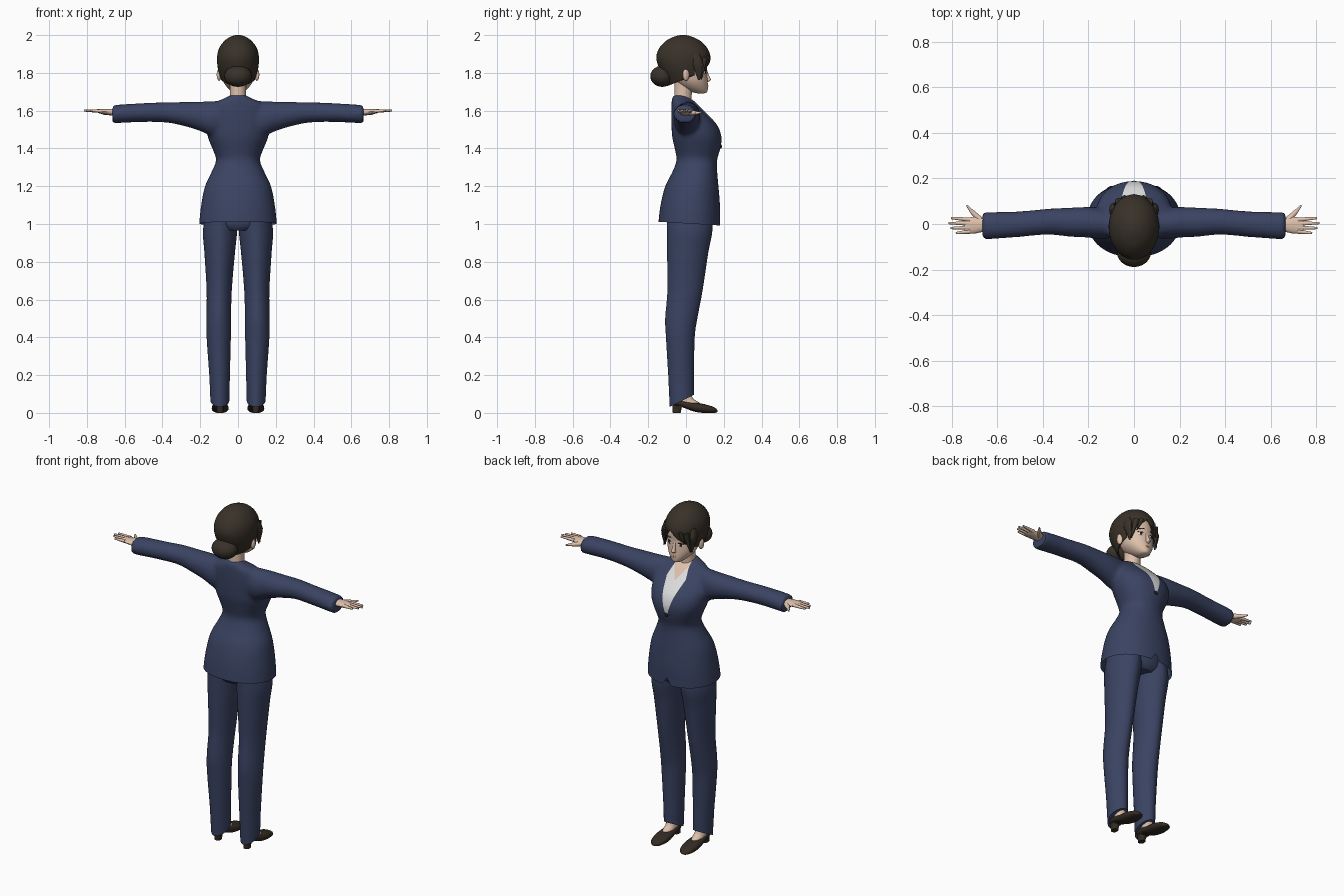
import bpy, bmesh, math
from mathutils import Vector, Matrix

cube = bpy.data.objects.get("Cube")
if cube:
    bpy.data.objects.remove(cube, do_unlink=True)


def material(name, r, g, b):
    m = bpy.data.materials.new(name)
    m.use_nodes = True
    m.diffuse_color = (r, g, b, 1)
    bsdf = m.node_tree.nodes["Principled BSDF"]
    bsdf.inputs["Base Color"].default_value = (r, g, b, 1)
    bsdf.inputs["Roughness"].default_value = 0.8
    return m


NAVY = material("navy cloth", 0.042, 0.056, 0.122)
SHIRT = material("pale shirt", 0.72, 0.72, 0.72)
SKIN = material("skin", 0.73, 0.53, 0.41)
HAIR = material("dark brown hair", 0.04, 0.031, 0.022)
SHOE = material("brown leather", 0.034, 0.024, 0.017)
EYE = material("eye dark", 0.02, 0.015, 0.012)
WHITE = material("eye white", 0.8, 0.8, 0.78)
LIP = material("lip", 0.55, 0.25, 0.2)


def smooth_path(rings, steps):
    """Catmull-Rom interpolation of the ring values."""
    rows = [Vector(r) for r in rings]
    out = []
    for i in range(len(rows) - 1):
        a, b, c, d = rows[max(i - 1, 0)], rows[i], rows[i + 1], rows[min(i + 2, len(rows) - 1)]
        for k in range(steps):
            t = k / steps
            out.append(b + 0.5 * t * ((c - a) + t * ((2 * a - 5 * b + 4 * c - d) + t * (3 * b - a - 3 * c + d))))
    return out + [rows[-1]]


def loft(bm, rings, axis="z", side=1, n=32, power=2.0, steps=4):
    """Skin rings of (position, min a, max a, min b, max b) along an axis."""
    order = {"x": (2, 0, 1), "y": (0, 2, 1), "z": (0, 1, 2)}[axis]
    prev, first = None, None
    for t, a0, a1, b0, b1 in smooth_path(rings, steps):
        loop = []
        for k in range(n):
            c, s = math.cos(math.tau * k / n), math.sin(math.tau * k / n)
            a = (a0 + a1) / 2 + (a1 - a0) / 2 * math.copysign(abs(c) ** (2 / power), c)
            b = (b0 + b1) / 2 + (b1 - b0) / 2 * math.copysign(abs(s) ** (2 / power), s)
            p = [(a, b, t)[i] for i in order]
            loop.append(bm.verts.new((p[0] * side, p[1], p[2])))
        if prev:
            for k in range(n):
                j = (k + 1) % n
                bm.faces.new((prev[k], prev[j], loop[j], loop[k]))
        first = first or loop
        prev = loop
    bm.faces.new(first)
    bm.faces.new(prev)


def upright(rows):
    """Rings symmetric in x from (z, half width, back y, front y)."""
    return [(z, -w, w, b, f) for z, w, b, f in rows]


def finish(bm, name, mats, angle=40, recalc=True):
    if recalc:
        bmesh.ops.recalc_face_normals(bm, faces=bm.faces)
    me = bpy.data.meshes.new(name)
    bm.to_mesh(me)
    bm.free()
    for m in mats:
        me.materials.append(m)
    me.shade_smooth()
    me.set_sharp_from_angle(angle=math.radians(angle))
    ob = bpy.data.objects.new(name, me)
    bpy.context.collection.objects.link(ob)
    return ob


def cut(bm, co, no):
    bmesh.ops.bisect_plane(bm, geom=bm.verts[:] + bm.edges[:] + bm.faces[:],
                           dist=1e-5, plane_co=co, plane_no=no)


def cut_line(bm, x0, z0, x1, z1):
    """Cut along a line seen from the front."""
    cut(bm, (x0, 0, z0), (z1 - z0, 0, x0 - x1))


def drop(bm, rule):
    doomed = [f for f in bm.faces if rule(f.calc_center_median())]
    bmesh.ops.delete(bm, geom=doomed, context="FACES")


def taper(bm, p0, p1, r0, r1):
    p0, p1 = Vector(p0), Vector(p1)
    d = p1 - p0
    mat = Matrix.Translation((p0 + p1) / 2) @ d.to_track_quat("Z", "Y").to_matrix().to_4x4()
    bmesh.ops.create_cone(bm, cap_ends=True, segments=10, radius1=r0, radius2=r1, depth=d.length, matrix=mat)


def ball(bm, co, size, rot=None):
    mat = Matrix.Translation(co) @ (rot or Matrix()) @ Matrix.Diagonal((*size, 1))
    bmesh.ops.create_uvsphere(bm, u_segments=24, v_segments=14, radius=1, matrix=mat)


# Jacket: body and sleeves fused into one skin
bm = bmesh.new()
loft(bm, upright([(0.95, .207, -.15, .182), (1.01, .205, -.146, .181), (1.1, .195, -.135, .18),
                  (1.2, .175, -.11, .172), (1.28, .138, -.07, .165), (1.34, .116, -.05, .165),
                  (1.4, .136, -.06, .182), (1.46, .16, -.073, .188), (1.52, .168, -.077, .168),
                  (1.57, .165, -.078, .125), (1.62, .15, -.077, .075), (1.65, .11, -.076, .045),
                  (1.668, .065, -.074, .018), (1.682, .05, -.07, .0)]), n=48, power=2.15)
sleeve = [(.06, -.055, .055, 1.47, 1.652), (.14, -.066, .07, 1.468, 1.65), (.2, -.06, .075, 1.492, 1.648),
          (.28, -.056, .072, 1.517, 1.646), (.38, -.047, .067, 1.537, 1.645), (.5, -.057, .056, 1.54, 1.64),
          (.62, -.066, .053, 1.535, 1.633), (.665, -.066, .052, 1.533, 1.627)]
for s in (1, -1):
    loft(bm, [(r[0],) + r[1:] for r in sleeve], "x", s, n=28)
jacket = finish(bm, "jacket", [NAVY, SHIRT, SKIN])
fuse = jacket.modifiers.new("fuse", "REMESH")
fuse.mode, fuse.voxel_size = "VOXEL", 0.011
soft = jacket.modifiers.new("soften", "SMOOTH")
soft.factor, soft.iterations = 0.5, 5
fused = bpy.data.meshes.new_from_object(jacket.evaluated_get(bpy.context.evaluated_depsgraph_get()))
bpy.data.objects.remove(jacket, do_unlink=True)
bm = bmesh.new()
bm.from_mesh(fused)
bpy.data.meshes.remove(fused)

# Hem with a small front notch, and the V neck showing the shirt
HEM = 1.003
cut(bm, (0, 0, HEM), (0, 0.06, 1))
drop(bm, lambda c: c.z + 0.06 * c.y < HEM)
for s in (1, -1):
    cut_line(bm, s * .035, .98, 0, 1.035)
    cut_line(bm, s * .008, 1.42, s * .062, 1.6)
    cut_line(bm, s * .062, 1.6, s * .035, 1.69)
    cut_line(bm, 0, 1.585, s * .05, 1.66)
drop(bm, lambda c: c.y > .1 and c.z < 1.035 - abs(c.x) * 1.57)
for f in bm.faces:
    c = f.calc_center_median()
    f.material_index = 0
    edge = min(.008 + (c.z - 1.42) * .3, .062 - (c.z - 1.6) * .3)
    if c.y > -.02 and c.z > 1.4 and abs(c.x) < edge:
        f.material_index = 2 if c.z > 1.585 + abs(c.x) * 1.5 else 1
finish(bm, "jacket", [NAVY, SHIRT, SKIN], recalc=False)

# Trousers with a slight crease and sloping hems
bm = bmesh.new()
loft(bm, upright([(.965, .1, -.08, .11), (1.0, .16, -.1, .135), (1.1, .165, -.1, .14), (1.2, .14, -.08, .13)]))
leg = [(.075, .046, .146, -.086, .042), (.2, .043, .152, -.094, .042), (.4, .038, .166, -.106, .046),
       (.5, .037, .167, -.11, .06), (.65, .033, .166, -.098, .088), (.85, .016, .178, -.1, .118),
       (.97, .004, .185, -.1, .14), (1.1, .002, .16, -.1, .135)]
for s in (1, -1):
    loft(bm, leg, "z", s, n=36, power=1.85)
for v in bm.verts:
    if v.co.z < .2:
        v.co.z += .5 * v.co.y * (.2 - v.co.z) / .125
finish(bm, "trousers", [NAVY])

# Feet and pumps
feet, shoes = bmesh.new(), bmesh.new()
for s in (1, -1):
    loft(feet, [(.035, .065, .125, -.055, .08), (.055, .065, .125, -.06, .07),
                (.08, .065, .125, -.06, .035), (.15, .068, .122, -.055, .015)], "z", s, n=20)
    loft(shoes, [(-.074, .08, .11, .045, .07), (-.06, .064, .126, .038, .076), (-.02, .06, .13, .03, .068),
                 (.04, .054, .136, .008, .056), (.09, .05, .139, 0, .048), (.14, .06, .131, 0, .034),
                 (.158, .073, .118, .001, .024), (.166, .085, .105, .004, .014)], "y", s, n=20, power=2.4)
    loft(shoes, [(0, .078, .112, -.07, -.028), (.03, .076, .114, -.072, -.022),
                 (.055, .068, .122, -.07, -.01)], "z", s, n=16, power=2.6)
finish(feet, "feet", [SKIN])
finish(shoes, "shoes", [SHOE])

# Hands with spread fingers
bm = bmesh.new()
for s in (1, -1):
    loft(bm, [(.62, -.03, .025, 1.57, 1.612), (.67, -.036, .028, 1.575, 1.61), (.7, -.042, .032, 1.58, 1.609),
              (.735, -.04, .026, 1.587, 1.607), (.745, -.034, .02, 1.592, 1.604)], "x", s, n=18)
    for y0, y1, tip in ((-.033, -.04, .782), (-.016, -.018, .805), (.002, .004, .815), (.019, .026, .803)):
        taper(bm, (s * .72, y0, 1.598), (s * tip, y1, 1.6), .0105, .005)
    taper(bm, (s * .675, .018, 1.59), (s * .712, .055, 1.588), .015, .01)
    taper(bm, (s * .708, .05, 1.588), (s * .734, .082, 1.59), .01, .004)
finish(bm, "hands", [SKIN])

# Neck, head, nose and ears
bm = bmesh.new()
loft(bm, upright([(1.6, .05, -.065, .03), (1.68, .043, -.062, .03), (1.76, .045, -.06, .04)]), n=24)
finish(bm, "neck", [SKIN])
bm = bmesh.new()
loft(bm, upright([(1.692, .014, .06, .098), (1.699, .03, .03, .112), (1.722, .056, -.02, .116),
                  (1.75, .076, -.05, .115), (1.78, .086, -.07, .113), (1.82, .091, -.08, .11),
                  (1.86, .094, -.09, .112), (1.9, .088, -.09, .1), (1.94, .06, -.06, .06)]), n=40)
head = finish(bm, "head", [SKIN])
bm = bmesh.new()
loft(bm, upright([(1.752, .008, .1, .118), (1.76, .013, .1, .13), (1.768, .011, .1, .131),
                  (1.79, .008, .1, .12), (1.815, .007, .1, .112)]), n=14)
finish(bm, "nose", [SKIN])
bm = bmesh.new()
for s in (1, -1):
    ball(bm, (s * .1, .0, 1.79), (.012, .018, .032), Matrix.Rotation(s * .35, 4, "Z"))
finish(bm, "ears", [SKIN])

# Face details as thin plates laid on the head
bpy.context.view_layer.update()


def plates(name, mat, x, z, rx, rz, lift=0, roll=0):
    bm = bmesh.new()
    for s in ((1, -1) if x else (1,)):
        hit, loc, nor, _ = head.ray_cast(Vector((s * x, 1, z)), Vector((0, -1, 0)))
        rot = nor.to_track_quat("Y", "Z").to_matrix().to_4x4() @ Matrix.Rotation(s * roll, 4, "Y")
        ball(bm, loc + nor * lift, (rx, .002, rz), rot)
    finish(bm, name, [mat])


plates("eye_whites", WHITE, .037, 1.803, .017, .009)
plates("irises", EYE, .037, 1.803, .008, .009, .001)
plates("lashes", EYE, .038, 1.812, .019, .003, .001)
plates("eyebrows", HAIR, .038, 1.834, .021, .0035, .001, .1)
plates("lips", LIP, 0, 1.731, .018, .005)

# Hair cap with a parted fringe opening
bm = bmesh.new()
loft(bm, upright([(1.7, .062, -.08, .08), (1.76, .088, -.105, .105), (1.82, .106, -.14, .119),
                  (1.88, .111, -.157, .13), (1.93, .1, -.142, .113), (1.97, .071, -.105, .075),
                  (1.992, .038, -.062, .03), (2.0, .012, -.03, .0)]), n=48, steps=6)
bmesh.ops.recalc_face_normals(bm, faces=bm.faces)
cut(bm, (0, 0, 1.77), (0, -.4, 1))
cut(bm, (0, .045, 0), (0, 1, 0))
PART, TOP = .015, 1.888
for s in (1, -1):
    cut_line(bm, PART, TOP, PART + s * .09, TOP - .09)
drop(bm, lambda c: c.z < 1.77 + .4 * c.y or (c.y > .045 and c.z < TOP - abs(c.x - PART)))
cap = finish(bm, "hair_cap", [HAIR], recalc=False)
shell = cap.modifiers.new("thickness", "SOLIDIFY")
shell.thickness, shell.offset = .008, -1

# Fringe strands and side locks
bm = bmesh.new()
for s in (1, -1):
    taper(bm, (s * .04, .114, 1.885), (s * .066, .103, 1.815), .013, .002)
    taper(bm, (s * .065, .098, 1.88), (s * .088, .082, 1.765), .018, .002)
    loft(bm, [(1.762, .086, .09, .066, .074), (1.8, .08, .1, .05, .086), (1.85, .078, .109, .03, .092),
              (1.9, .075, .1, .03, .07)], "z", s, n=14)
finish(bm, "fringe", [HAIR])

# Low bun at the nape
bm = bmesh.new()
ball(bm, (0, -.125, 1.782), (.074, .064, .056))
finish(bm, "hair_bun", [HAIR])

# Jacket button
bm = bmesh.new()
ball(bm, (0, .186, 1.41), (.011, .004, .011))
finish(bm, "button", [EYE])
